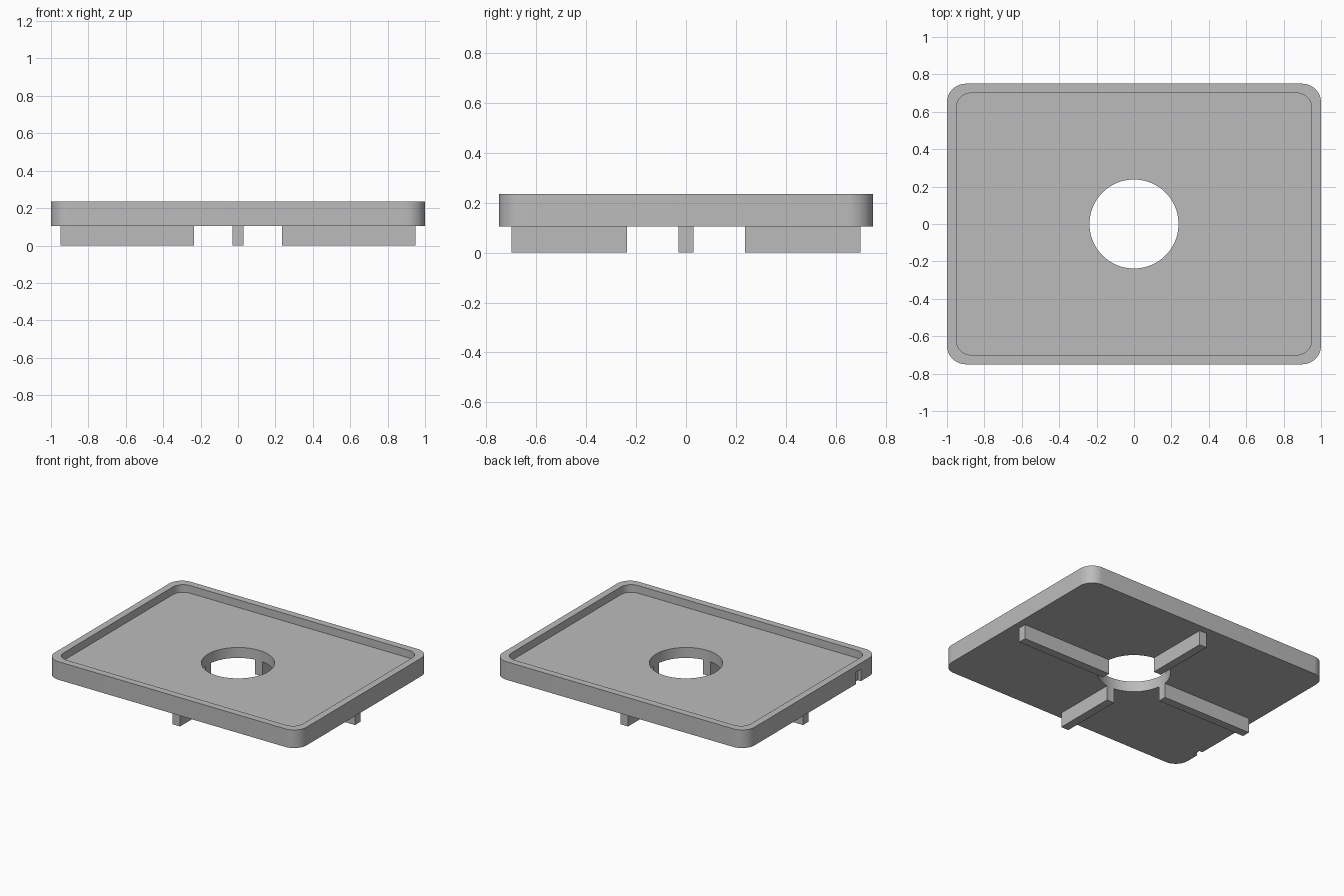
import bpy, bmesh
from math import pi, cos, sin

if "Cube" in bpy.data.objects:
    bpy.data.objects.remove(bpy.data.objects["Cube"], do_unlink=True)

HALF_X, HALF_Y = 1.0, 0.75
UNDERSIDE, FLOOR, TOP = 0.105, 0.18, 0.235
RIM, HOLE_R, RIB_W = 0.05, 0.238, 0.06

# Single grey material
GREY = (0.5, 0.5, 0.5, 1)
grey = bpy.data.materials.new("plain grey")
grey.use_nodes = True
grey.diffuse_color = GREY
grey.node_tree.nodes["Principled BSDF"].inputs["Base Color"].default_value = GREY


def prism(name, outline, z0, z1):
    """Extrude a closed 2D outline from z0 to z1."""
    bm = bmesh.new()
    base = bm.faces.new([bm.verts.new((x, y, z0)) for x, y in outline])
    top = bmesh.ops.extrude_face_region(bm, geom=[base])["geom"]
    for v in top:
        if isinstance(v, bmesh.types.BMVert):
            v.co.z = z1
    bmesh.ops.recalc_face_normals(bm, faces=bm.faces)
    mesh = bpy.data.meshes.new(name)
    bm.to_mesh(mesh)
    bm.free()
    mesh.materials.append(grey)
    obj = bpy.data.objects.new(name, mesh)
    bpy.context.collection.objects.link(obj)
    return obj


def rounded_rect(hx, hy, r, steps=12):
    pts = []
    for i, (sx, sy) in enumerate([(1, 1), (-1, 1), (-1, -1), (1, -1)]):
        for k in range(steps + 1):
            a = (i + k / steps) * pi / 2
            pts.append((sx * (hx - r) + r * cos(a), sy * (hy - r) + r * sin(a)))
    return pts


def rect(x0, x1, y0, y1):
    return [(x0, y0), (x1, y0), (x1, y1), (x0, y1)]


def circle(r, n=96):
    return [(r * cos(2 * pi * i / n), r * sin(2 * pi * i / n)) for i in range(n)]


def activate(obj):
    bpy.ops.object.select_all(action="DESELECT")
    obj.select_set(True)
    bpy.context.view_layer.objects.active = obj


def cut(obj, cutter):
    mod = obj.modifiers.new("cut", "BOOLEAN")
    mod.operation, mod.solver, mod.object = "DIFFERENCE", "EXACT", cutter
    activate(obj)
    bpy.ops.object.modifier_apply(modifier=mod.name)


# Tray with raised rim
tray = prism("tray", rounded_rect(HALF_X, HALF_Y, 0.1), UNDERSIDE, TOP)
recess = prism("recess_cutter", rounded_rect(HALF_X - RIM, HALF_Y - RIM, 0.08), FLOOR, 0.4)
hole = prism("hole_cutter", circle(HOLE_R), -0.2, 0.5)
# Small slot in the lower edge of one short side
slot = prism("slot_cutter", rect(-1.1, -0.975, -0.555, -0.5), 0, 0.19)
for cutter in (recess, hole, slot):
    cut(tray, cutter)

# Four ribs under the tray, ending flush with the central hole
w = RIB_W / 2
ends = {
    "left_rib": rect(0.1, HALF_X - RIM, -w, w),
    "right_rib": rect(RIM - HALF_X, -0.1, -w, w),
    "back_rib": rect(-w, w, 0.1, HALF_Y - RIM),
    "front_rib": rect(-w, w, RIM - HALF_Y, -0.1),
}
parts = [tray]
for name, outline in ends.items():
    rib = prism(name, outline, 0, UNDERSIDE)
    cut(rib, hole)
    parts.append(rib)

for cutter in (recess, hole, slot):
    bpy.data.objects.remove(cutter, do_unlink=True)

for part in parts:
    activate(part)
    bpy.ops.object.shade_smooth_by_angle(angle=pi / 6)
